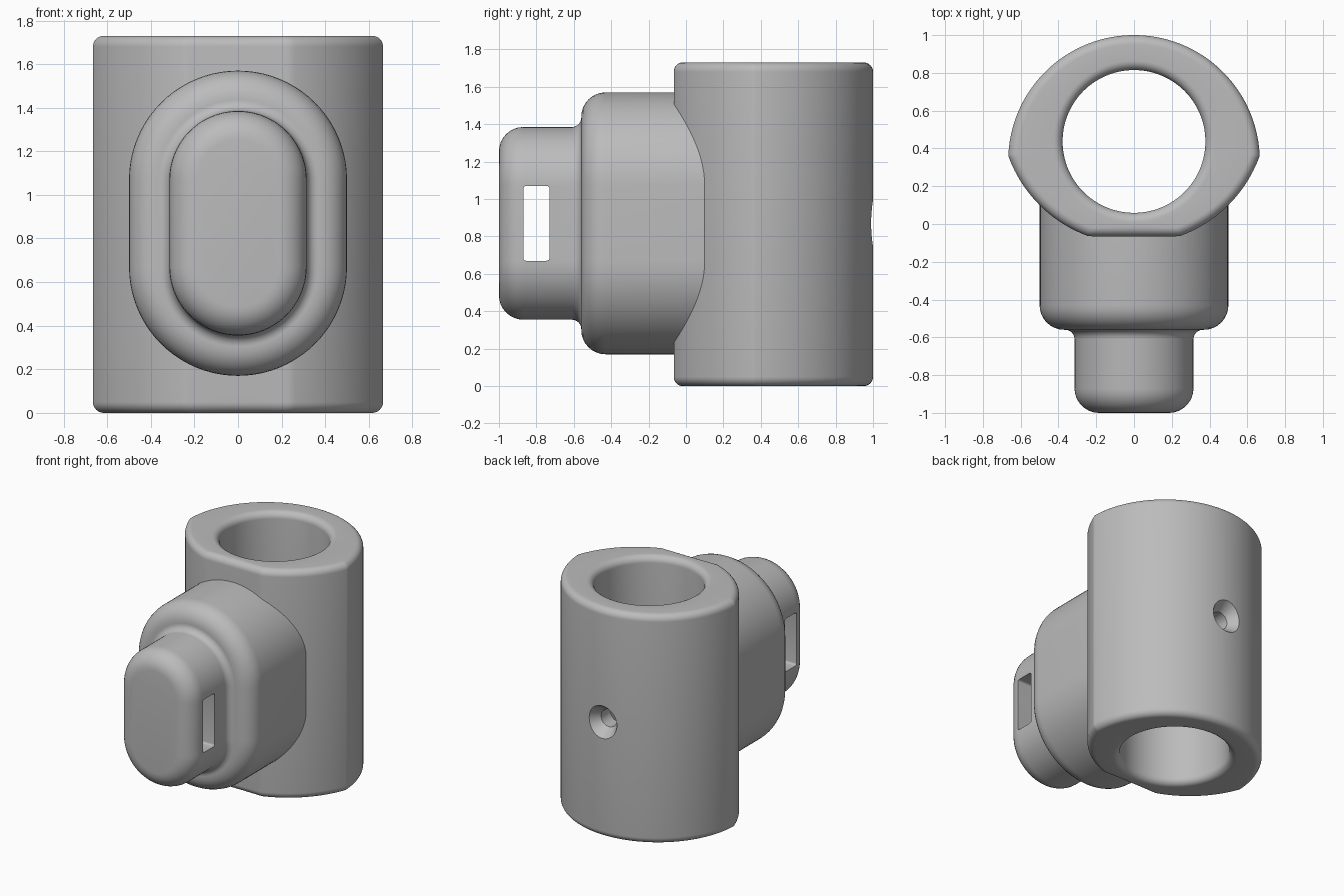
import bpy, bmesh, math
from mathutils import Vector

cube = bpy.data.objects.get("Cube")
if cube:
    bpy.data.objects.remove(cube, do_unlink=True)

HEIGHT, MID = 1.73, 0.87
BORE_Y, BORE_R = 0.437, 0.378

grey = bpy.data.materials.new("plain grey")
grey.use_nodes = True
grey.diffuse_color = (0.5, 0.5, 0.5, 1)
grey.node_tree.nodes["Principled BSDF"].inputs["Base Color"].default_value = grey.diffuse_color


def finish(name, bm):
    bmesh.ops.remove_doubles(bm, verts=bm.verts, dist=1e-5)
    bmesh.ops.recalc_face_normals(bm, faces=bm.faces)
    mesh = bpy.data.meshes.new(name)
    bm.to_mesh(mesh)
    bm.free()
    mesh.materials.append(grey)
    obj = bpy.data.objects.new(name, mesh)
    bpy.context.collection.objects.link(obj)
    return obj


def bridge(bm, a, b):
    for i in range(len(a)):
        j = (i + 1) % len(a)
        bm.faces.new((a[i], a[j], b[j], b[i]))


def arc(cx, cy, r, start, end, steps=8):
    angles = [math.radians(start + (end - start) * i / steps) for i in range(steps + 1)]
    return [(cx + r * math.cos(a), cy + r * math.sin(a)) for a in angles]


def loft(name, profile, half, n=40):
    """Stadium sections of radius w, stacked along y."""
    bm = bmesh.new()
    rings = []
    for w, y in profile:
        ring = []
        for side in (1, -1):
            for x, z in arc(0, 0, w, 0, 180, n):
                ring.append(bm.verts.new((side * x, y, MID + side * (half + z))))
        rings.append(ring)
    for a, b in zip(rings, rings[1:]):
        bridge(bm, a, b)
    bm.faces.new(rings[0])
    bm.faces.new(rings[-1])
    return finish(name, bm)


def cut(obj, cutter):
    cutter.hide_render = True
    mod = obj.modifiers.new("cut", "BOOLEAN")
    mod.operation, mod.solver, mod.object = "DIFFERENCE", "EXACT", cutter
    bpy.context.view_layer.objects.active = obj
    bpy.ops.object.modifier_apply(modifier=mod.name)
    bpy.data.objects.remove(cutter, do_unlink=True)


def ray_to_circle(d, cy, r):
    # distance from the bore centre to a circle centred on x = 0
    off = Vector((0, BORE_Y - cy))
    b = off.dot(d)
    return -b + math.sqrt(b * b - off.length_squared + r * r)


def outline(d):
    dist = min(ray_to_circle(d, 0.334, 0.666), ray_to_circle(d, 0.60, 0.707))
    if d.y < -0.1:
        dist = min(dist, (BORE_Y + 0.065) / -d.y)
    return dist


# Sleeve: rounded wall section swept around the bore
corner = math.atan2(0.36 - BORE_Y, 0.665)
angles = [2 * math.pi * i / 180 for i in range(180)] + [corner % (2 * math.pi), math.pi - corner]
bm = bmesh.new()
sections = []
f = 0.05
for a in sorted(angles):
    d = Vector((math.cos(a), math.sin(a)))
    out = outline(d)
    section = (arc(out - f, HEIGHT - f, f, 0, 90) + arc(BORE_R + f, HEIGHT - f, f, 90, 180)
               + arc(BORE_R + f, f, f, 180, 270) + arc(out - f, f, f, 270, 360))
    sections.append([bm.verts.new((d.x * r, BORE_Y + d.y * r, z)) for r, z in section])
for i, section in enumerate(sections):
    bridge(bm, section, sections[(i + 1) % len(sections)])
sleeve = finish("sleeve", bm)

# Countersunk screw hole through the back wall
cut(sleeve, loft("screw_hole_cutter",
                 [(0.145, 1.03), (0.065, 0.92), (0.065, 0.7)], 0, 24))

# Stepped neck with a rounded shoulder and nose
profile = ([(0.5, 0.2)] + arc(0.37, -0.43, 0.13, 0, -90)
           + arc(0.365, -0.61, 0.05, 90, 180)
           + arc(0.185, -0.87, 0.13, 0, -90))
neck = loft("stepped_neck", profile, 0.2)

# Clear the neck out of the bore
bm = bmesh.new()
bmesh.ops.create_cone(bm, cap_ends=True, segments=96, radius1=0.4, radius2=0.4, depth=3)
bmesh.ops.translate(bm, verts=bm.verts, vec=(0, BORE_Y, MID))
cut(neck, finish("bore_cutter", bm))

# Strap slot through the nose
bm = bmesh.new()
bmesh.ops.create_cube(bm, size=1)
bmesh.ops.scale(bm, verts=bm.verts, vec=(2, 0.14, 0.4))
bmesh.ops.translate(bm, verts=bm.verts, vec=(0, -0.8, MID))
long_edges = [e for e in bm.edges if abs(e.verts[0].co.x - e.verts[1].co.x) > 1]
bmesh.ops.bevel(bm, geom=long_edges, offset=0.015, segments=4, profile=0.5, affect="EDGES")
cut(neck, finish("slot_cutter", bm))

# Smooth shading with crisp edges
for obj in (sleeve, neck):
    bpy.ops.object.select_all(action="DESELECT")
    obj.select_set(True)
    bpy.context.view_layer.objects.active = obj
    bpy.ops.object.shade_smooth_by_angle(angle=math.radians(30))
